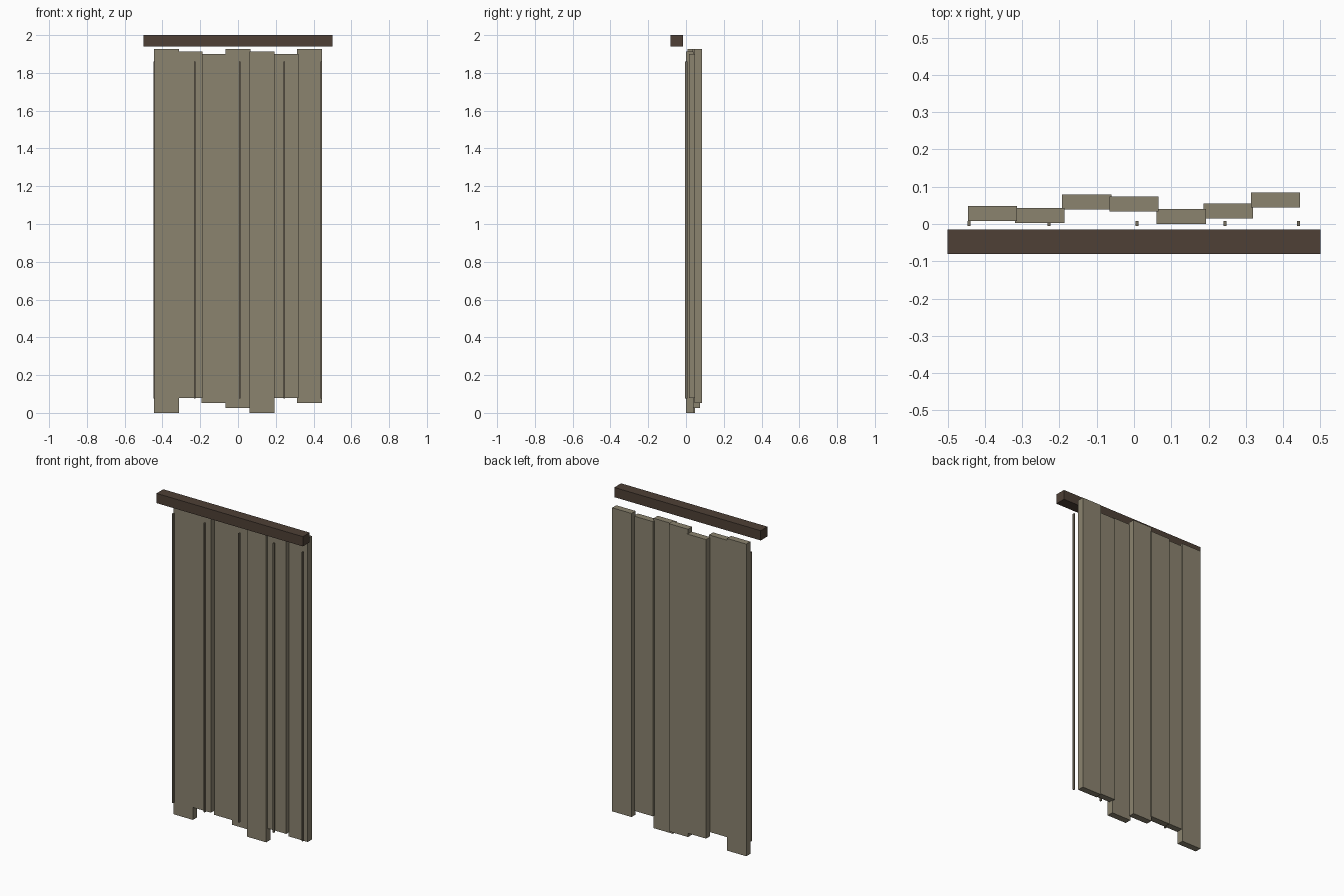
import bpy

if "Cube" in bpy.data.objects:
    bpy.data.objects.remove(bpy.data.objects["Cube"])


def material(name, rgb):
    # sRGB 0-255 to linear
    m = bpy.data.materials.new(name)
    lin = [((c / 255 + 0.055) / 1.055) ** 2.4 for c in rgb]
    m.diffuse_color = (*lin, 1)
    m.use_nodes = True
    m.node_tree.nodes["Principled BSDF"].inputs["Base Color"].default_value = m.diffuse_color
    return m


def box(name, x0, x1, y0, y1, z0, z1, mat):
    bpy.ops.mesh.primitive_cube_add(size=1)
    ob = bpy.context.object
    ob.name = name
    lo, hi = (x0, y0, z0), (x1, y1, z1)
    for v in ob.data.vertices:
        v.co = [lo[i] if v.co[i] < 0 else hi[i] for i in range(3)]
    ob.data.materials.append(mat)
    return ob


cloth = material("grey_tan_cloth", (139, 131, 111))
fold = material("fold_shadow_cloth", (122, 114, 97))
wood = material("dark_brown_wood", (78, 64, 54))

# Top rail
box("top_rail", -0.5, 0.5, -0.081, -0.015, 1.94, 2.0, wood)

# Hanging strips: back-and-forth depth, ragged bottoms and tops
strips = [(0.008, 0.0, 1.927), (0.003, 0.08, 1.913), (0.039, 0.053, 1.899),
          (0.034, 0.027, 1.927), (0.0, 0.0, 1.913), (0.015, 0.08, 1.899),
          (0.044, 0.053, 1.927)]
for i, (y, bottom, top) in enumerate(strips):
    x = (i - 3) * 0.1265
    box(f"hanging_strip_{i + 1}", x - 0.066, x + 0.066, y, y + 0.04, bottom, top, cloth)

# Thin vertical folds on the front
for i, x in enumerate((-0.443, -0.228, 0.008, 0.244, 0.441)):
    box(f"front_fold_{i + 1}", x - 0.004, x + 0.004, -0.005, 0.008, 0.075, 1.86, fold)
